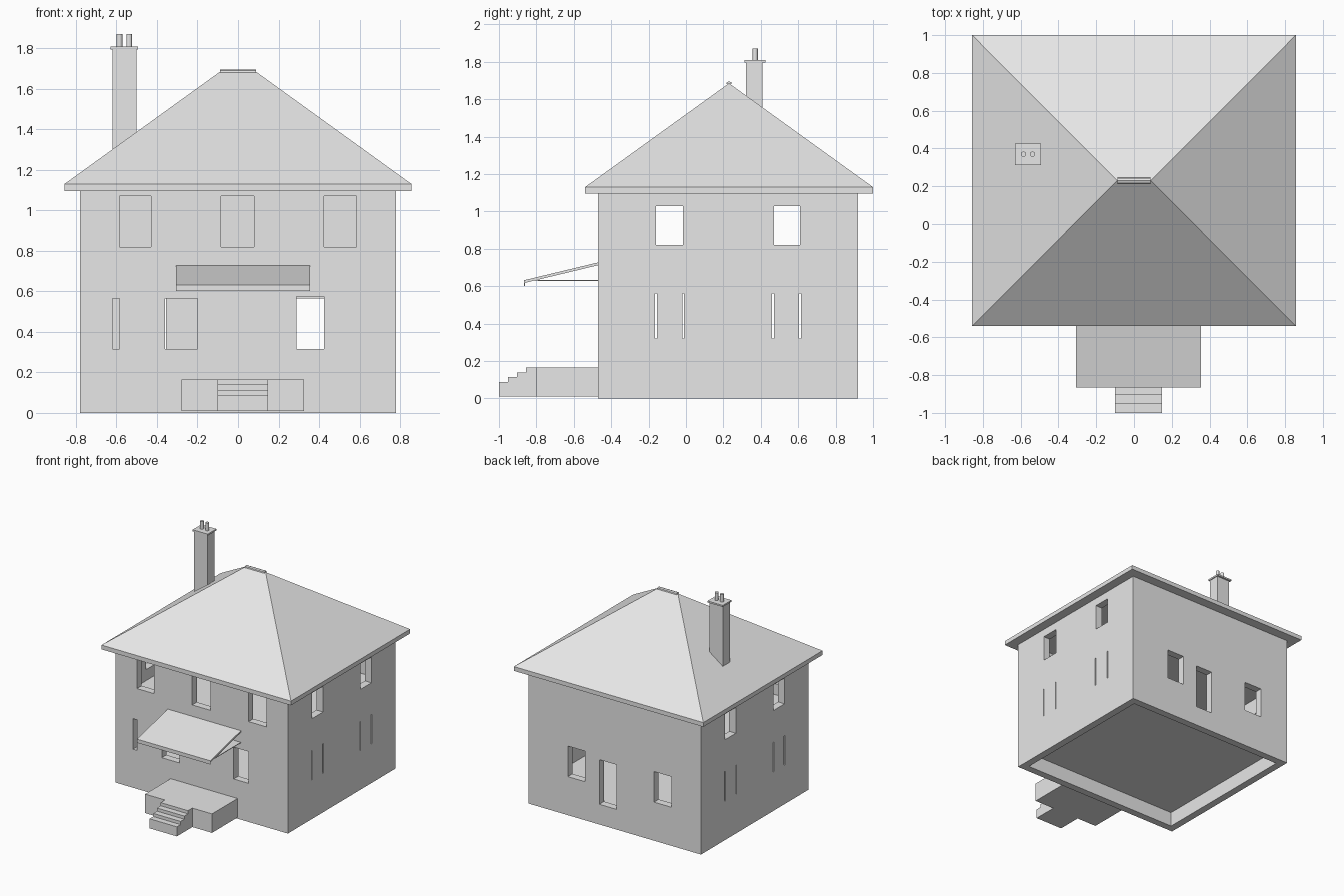
import bpy, bmesh
from mathutils import Matrix, Vector

cube = bpy.data.objects.get("Cube")
if cube:
    bpy.data.objects.remove(cube, do_unlink=True)

grey = bpy.data.materials.new("plain_grey")
grey.use_nodes = True
COLOUR = (0.8, 0.8, 0.8, 1)
grey.diffuse_color = COLOUR
grey.node_tree.nodes["Principled BSDF"].inputs["Base Color"].default_value = COLOUR


def finish(name, bm):
    bmesh.ops.recalc_face_normals(bm, faces=bm.faces)
    mesh = bpy.data.meshes.new(name)
    bm.to_mesh(mesh)
    bm.free()
    mesh.materials.append(grey)
    obj = bpy.data.objects.new(name, mesh)
    bpy.context.collection.objects.link(obj)
    return obj


def boxes(name, spans):
    """Each span is (x0, x1, y0, y1, z0, z1)."""
    bm = bmesh.new()
    for x0, x1, y0, y1, z0, z1 in spans:
        size = Matrix.Diagonal((x1 - x0, y1 - y0, z1 - z0, 1))
        mid = Vector((x0 + x1, y0 + y1, z0 + z1)) / 2
        bmesh.ops.create_cube(bm, size=1, matrix=Matrix.Translation(mid) @ size)
    return finish(name, bm)


def extrude_x(name, profile, x0, x1):
    """Sweep a (y, z) outline along x."""
    bm = bmesh.new()
    face = bm.faces.new([bm.verts.new((x0, y, z)) for y, z in profile])
    new = bmesh.ops.extrude_face_region(bm, geom=[face])["geom"]
    bmesh.ops.translate(bm, vec=(x1 - x0, 0, 0),
                        verts=[v for v in new if isinstance(v, bmesh.types.BMVert)])
    return finish(name, bm)


def cut(target, cutter):
    mod = target.modifiers.new("cut", 'BOOLEAN')
    mod.operation = 'DIFFERENCE'
    mod.solver = 'EXACT'
    mod.object = cutter
    cutter.hide_render = True
    bpy.context.view_layer.objects.active = target
    bpy.ops.object.modifier_apply(modifier=mod.name)
    bpy.data.objects.remove(cutter, do_unlink=True)


# Wall shell
W, FRONT, BACK, TOP, T = 0.78, -0.47, 0.92, 1.10, 0.06
walls = boxes("walls", [(-W, W, FRONT, BACK, 0, TOP)])
cut(walls, boxes("room_cutter", [(-W + T, W - T, FRONT + T, BACK - T, -0.1, TOP + 0.1)]))

# Window and door openings
LOW, HIGH = (0.315, 0.565), (0.82, 1.07)
front_open = [(-0.585, -0.43, *HIGH), (-0.085, 0.08, *HIGH), (0.425, 0.585, *HIGH),
              (-0.62, -0.585, *LOW), (-0.36, -0.2, *LOW), (0.29, 0.425, 0.315, 0.575)]
back_open = [(0.27, 0.425, *LOW), (-0.015, 0.14, 0.165, 0.53), (-0.515, -0.355, *LOW)]
side_open = [(-0.16, -0.015, 0.82, 1.03), (0.47, 0.61, 0.82, 1.03)]
side_open += [(y - 0.005, y + 0.005, 0.32, 0.56) for y in (-0.16, -0.015, 0.465, 0.61)]
openings = [(a, b, FRONT - 0.05, FRONT + T + 0.02, c, d) for a, b, c, d in front_open]
openings += [(a, b, BACK - T - 0.02, BACK + 0.05, c, d) for a, b, c, d in back_open]
for a, b, c, d in side_open:
    openings.append((W - T - 0.02, W + 0.05, a, b, c, d))
    openings.append((-W - 0.05, -W + T + 0.02, a, b, c, d))
cut(walls, boxes("opening_cutter", openings))

# Storey floors
for name, z in (("ground_floor", 0.12), ("upper_floor", 0.69)):
    boxes(name, [(-W + T, W - T, FRONT + T, BACK - T, z, z + 0.04)])

# Hipped roof with a vertical eaves edge
EX, EY0, EY1, RIDGE_Y, RIDGE_X = 0.857, -0.54, 1.0, 0.23, 0.088
bm = bmesh.new()
rings = [[bm.verts.new((x, y, z)) for x, y in
          ((-EX, EY0), (EX, EY0), (EX, EY1), (-EX, EY1))] for z in (1.095, 1.13)]
left = bm.verts.new((-RIDGE_X, RIDGE_Y, 1.685))
right = bm.verts.new((RIDGE_X, RIDGE_Y, 1.685))
bm.faces.new(rings[0][::-1])
for i in range(4):
    j = (i + 1) % 4
    bm.faces.new((rings[0][i], rings[0][j], rings[1][j], rings[1][i]))
a, b, c, d = rings[1]
for face in ((a, b, right, left), (b, c, right), (c, d, left, right), (d, a, left)):
    bm.faces.new(face)
finish("roof", bm)

# Ridge cap
extrude_x("ridge_cap", [(RIDGE_Y + y, z) for y, z in
          ((-0.015, 1.68), (0.015, 1.68), (0.013, 1.69), (0, 1.695), (-0.013, 1.69))],
          -RIDGE_X, RIDGE_X)

# Chimney, cap and pots
boxes("chimney_stack", [(-0.62, -0.5, 0.32, 0.41, 1.25, 1.797)])
boxes("chimney_cap", [(-0.63, -0.493, 0.313, 0.425, 1.795, 1.808)])
bm = bmesh.new()
for x in (-0.585, -0.537):
    bmesh.ops.create_cone(bm, cap_ends=True, segments=16, radius1=0.014, radius2=0.014,
                          depth=0.065, matrix=Matrix.Translation((x, 0.37, 1.8375)))
finish("chimney_pots", bm)

# Porch and entrance steps
boxes("porch", [(-0.28, 0.325, -0.8, FRONT, 0.01, 0.165)])
steps = [(-0.8, 0.01), (-1.0, 0.01)]
for i in range(4):
    y, z = -1.0 + 0.048 * i, 0.088 + 0.0257 * i
    steps += [(y, z), (y + 0.048 if i < 3 else -0.8, z)]
extrude_x("entrance_steps", steps, -0.1, 0.147)

# Sloping canopy, front lip and flat soffit
extrude_x("canopy", [(-0.865, 0.617), (FRONT, 0.712), (FRONT, 0.727), (-0.865, 0.632)],
          -0.307, 0.355)
boxes("canopy_lip", [(-0.307, 0.355, -0.865, -0.861, 0.602, 0.63)])
boxes("canopy_soffit", [(-0.307, 0.355, -0.81, FRONT, 0.627, 0.632)])
